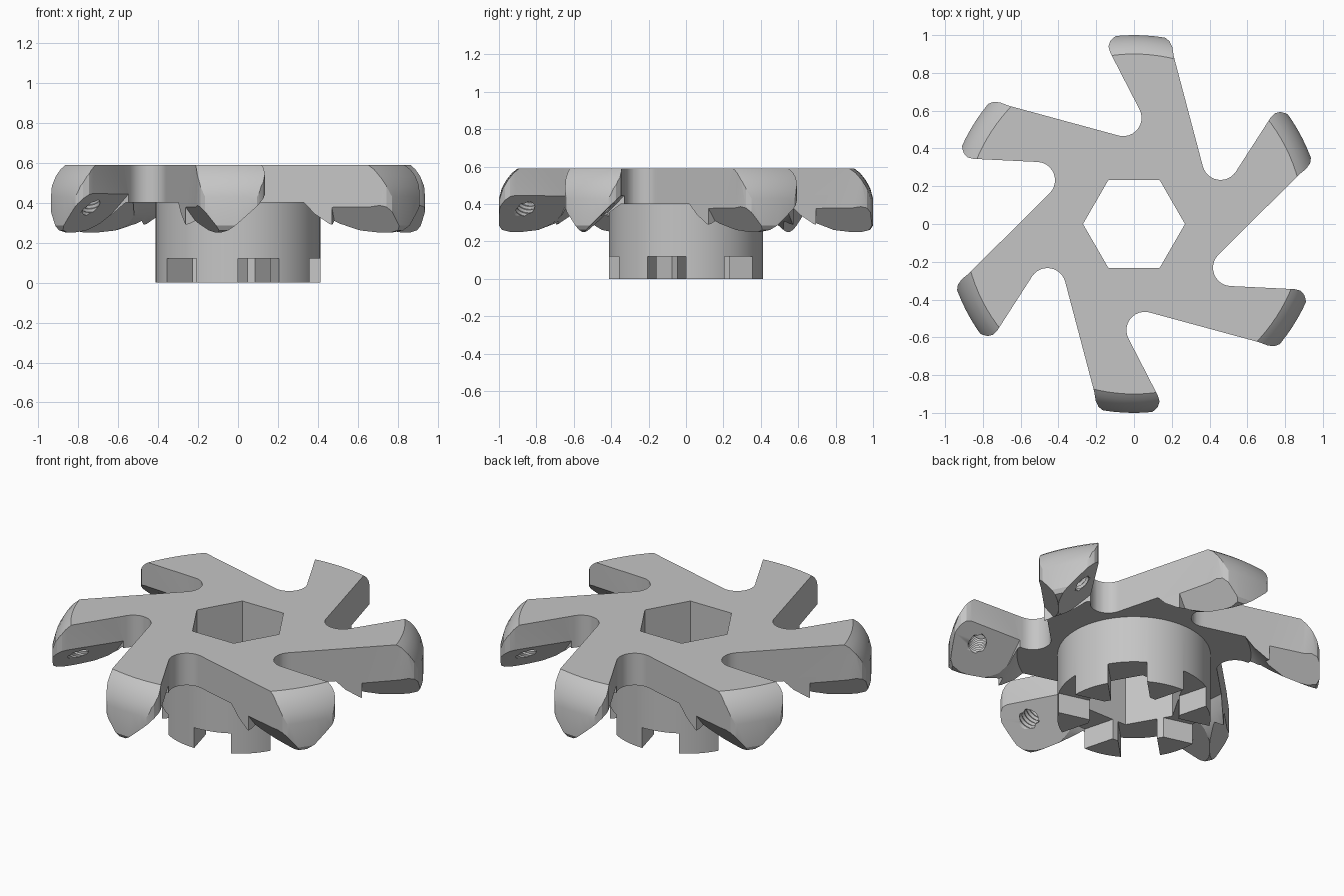
import bpy, bmesh, math
from mathutils import Matrix, Vector

if "Cube" in bpy.data.objects:
    bpy.data.objects.remove(bpy.data.objects["Cube"])

steel = bpy.data.materials.new("steel_grey")
steel.diffuse_color = (0.56, 0.56, 0.56, 1)
steel.use_nodes = True
steel.node_tree.nodes["Principled BSDF"].inputs["Base Color"].default_value = steel.diffuse_color
STEP = math.radians(60)


def finish(name, bm, matrix=Matrix()):
    bmesh.ops.transform(bm, matrix=matrix, verts=bm.verts)
    bmesh.ops.recalc_face_normals(bm, faces=bm.faces)
    me = bpy.data.meshes.new(name)
    bm.to_mesh(me)
    bm.free()
    ob = bpy.data.objects.new(name, me)
    bpy.context.collection.objects.link(ob)
    me.materials.append(steel)
    return ob


def prism(name, pts, z0, z1, matrix=Matrix()):
    bm = bmesh.new()
    face = bm.faces.new([bm.verts.new((x, y, z0)) for x, y in pts])
    ext = bmesh.ops.extrude_face_region(bm, geom=[face])
    verts = [g for g in ext["geom"] if isinstance(g, bmesh.types.BMVert)]
    bmesh.ops.translate(bm, vec=(0, 0, z1 - z0), verts=verts)
    return finish(name, bm, matrix)


def lathe(name, profile, steps, matrix=Matrix()):
    bm = bmesh.new()
    vs = [bm.verts.new((r, 0, z)) for r, z in profile]
    es = [bm.edges.new(p) for p in zip(vs, vs[1:])]
    bmesh.ops.spin(bm, geom=vs + es, cent=(0, 0, 0), axis=(0, 0, 1),
                   angle=2 * math.pi, steps=steps)
    bmesh.ops.remove_doubles(bm, verts=bm.verts, dist=1e-5)
    return finish(name, bm, matrix)


def boolean(ob, cutter, operation="DIFFERENCE"):
    mod = ob.modifiers.new("cut", "BOOLEAN")
    mod.operation, mod.object, mod.solver = operation, cutter, "EXACT"
    bpy.context.view_layer.objects.active = ob
    bpy.ops.object.modifier_apply(modifier=mod.name)


def discard(ob):
    bpy.data.objects.remove(ob, do_unlink=True)


def ring(radius, count, start=0.0):
    return [(radius * math.cos(start + 2 * math.pi * i / count),
             radius * math.sin(start + 2 * math.pi * i / count)) for i in range(count)]


def frame(x, y, z, origin=(0, 0, 0)):
    return Matrix.Translation(origin) @ Matrix((x, y, z)).transposed().to_4x4()


# Outline of one arm and the round gullet beside it, repeated six times
sector = [(-0.21, -0.89), (-0.203, -0.935), (-0.188, -0.968), (-0.16, -0.99),
          (-0.13, -1.005), (0.08, -1.005), (0.107, -0.988), (0.126, -0.968),
          (0.135, -0.94), (0.127, -0.91)]
for i in range(13):
    a = math.radians(206.6 - 131.3 * i / 12)
    sector.append((0.057 + 0.097 * math.cos(a), -0.562 + 0.097 * math.sin(a)))
outline = []
for k in range(6):
    rot = Matrix.Rotation(k * STEP, 2)
    outline += [tuple(rot @ Vector(p)) for p in sector]
wheel = prism("cutter_wheel", outline, 0.2, 0.7)

# Turned envelope: domed outer rim, teeth hanging under a flat web
envelope = lathe("envelope", [
    (0, 0.59), (0.90, 0.59), (0.93, 0.567), (0.96, 0.53), (0.985, 0.485),
    (1.0, 0.43), (1.0, 0.285), (0.985, 0.262), (0.94, 0.25), (0.87, 0.25),
    (0.80, 0.263), (0.73, 0.295), (0.67, 0.345), (0.63, 0.40), (0, 0.40)], 120)
boolean(wheel, envelope, "INTERSECT")
discard(envelope)

up = Vector((0, 0, 1))
n = Vector((0.8944, 0.4472, 0))       # outward from the gullet side of the arm
m = Vector((-0.9645, -0.264, 0))      # outward from the straight side
d, e = n.cross(up), m.cross(up)
seat = lambda v: 0.445 + 0.97 * (v + 0.295)
relief = lambda v: 0.38 + 1.35 * (v - 0.438)

# Threaded screw hole through the slanted seat
hole_axis = (n * -0.11 + d * -0.12 + up * 0.22).normalized()
side = hole_axis.cross(up).normalized()
hole_at = n * -0.367 + d * 0.778 + up * 0.372
thread = [(0, -0.12)]
for i in range(27):
    thread.append((0.046 if i % 2 else 0.056, -0.12 + 0.0115 * i))
thread.append((0, thread[-1][1]))

for k in range(6):
    rot = Matrix.Rotation(k * STEP, 4, "Z")
    cutters = [
        prism("seat_cut", [(-0.15, seat(-0.15)), (-0.15, 0.1), (-0.7, 0.1),
                           (-0.7, seat(-0.7))] if seat(-0.7) > 0.1 else
              [(-0.15, seat(-0.15)), (-0.15, 0.05), (-0.702, 0.05)],
              0.545, 1.2, rot @ frame(n, up, d)),
        prism("relief_cut", [(0.6, relief(0.6)), (0.6, 0.1), (0.23, 0.1)],
              -1.3, -0.6, rot @ frame(m, up, e)),
        lathe("screw_cut", thread, 20,
              rot @ frame(side, hole_axis.cross(side), hole_axis, hole_at)),
    ]
    for c in cutters:
        boolean(wheel, c)
        discard(c)

# Round hub with crown slots on its lower end
hub = prism("hub", ring(0.412, 96), 0, 0.405)
for k in range(6):
    slot = prism("slot_cut", [(0.1, -0.106), (0.6, -0.106), (0.6, 0.106), (0.1, 0.106)],
                 -0.1, 0.12, Matrix.Rotation(k * STEP - math.radians(15), 4, "Z"))
    boolean(hub, slot)
    discard(slot)

# Hexagonal bore through wheel and hub
bore = prism("bore_cut", ring(0.27, 6), -0.3, 1)
for ob in (wheel, hub):
    boolean(ob, bore)
discard(bore)

# Crisp edges with smooth turned surfaces
for ob in (wheel, hub):
    bpy.ops.object.select_all(action="DESELECT")
    ob.select_set(True)
    bpy.context.view_layer.objects.active = ob
    bpy.ops.object.shade_smooth_by_angle(angle=math.radians(25))
